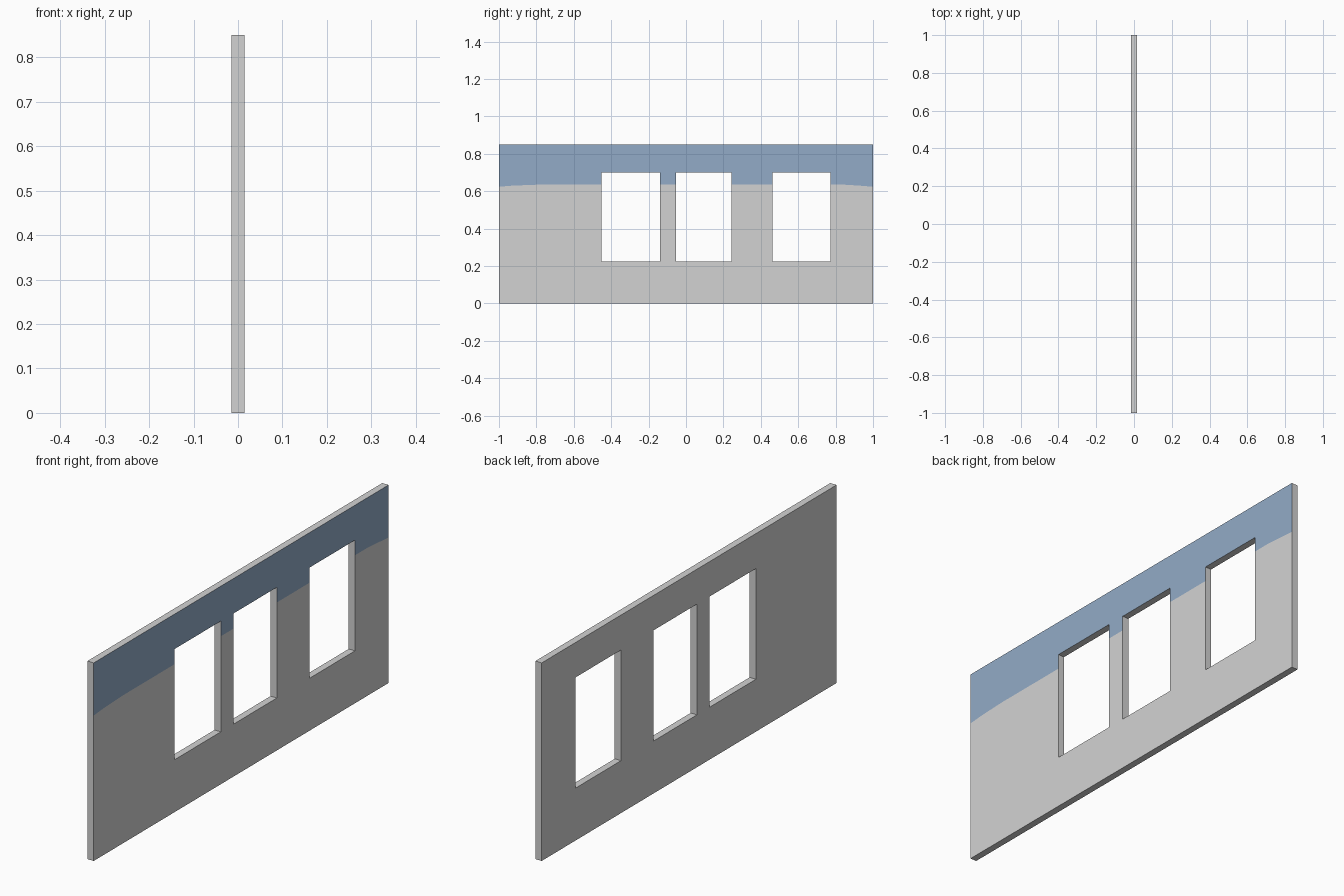
import bpy, bmesh

if "Cube" in bpy.data.objects:
    bpy.data.objects.remove(bpy.data.objects["Cube"])

HALF_T = 0.015
windows = [(-0.453, -0.138), (-0.053, 0.242), (0.462, 0.772)]
SILL, LINTEL, TOP = 0.225, 0.70, 0.85
ys = sorted([-1, -0.93, -0.8, 0.85, 0.93, 1] + [y for w in windows for y in w])


def paint_line(y):
    """Lower edge of the blue band, dipping slightly at both ends."""
    return {-1: 0.624, -0.93: 0.63, 0.93: 0.63, 1: 0.624}.get(y, 0.635)


def material(name, rgb):
    m = bpy.data.materials.new(name)
    m.diffuse_color = (*rgb, 1)
    m.use_nodes = True
    m.node_tree.nodes["Principled BSDF"].inputs["Base Color"].default_value = m.diffuse_color
    return m


# Outer sheet: grid of cells with window openings left out
bm = bmesh.new()
grid = [[bm.verts.new((HALF_T, y, z)) for z in (0, SILL, paint_line(y), LINTEL, TOP)]
        for y in ys]
for i in range(len(ys) - 1):
    mid = (ys[i] + ys[i + 1]) / 2
    in_window = any(a < mid < b for a, b in windows)
    for j in range(4):
        if in_window and j in (1, 2):
            continue
        f = bm.faces.new((grid[i][j], grid[i + 1][j], grid[i + 1][j + 1], grid[i][j + 1]))
        f.material_index = 1 if j >= 2 else 0
# Drop corner points floating inside the openings
bmesh.ops.delete(bm, geom=[v for v in bm.verts if not v.link_faces], context='VERTS')

# Thickness: only the outer face keeps the blue band
result = bmesh.ops.extrude_face_region(bm, geom=bm.faces[:], use_keep_orig=True)
for v in result['geom']:
    if isinstance(v, bmesh.types.BMVert):
        v.co.x = -HALF_T
bmesh.ops.recalc_face_normals(bm, faces=bm.faces[:])
for f in bm.faces:
    if f.normal.x < 0.9:
        f.material_index = 0

mesh = bpy.data.meshes.new("window_wall")
bm.to_mesh(mesh)
bm.free()
mesh.materials.append(material("light grey plaster", (0.65, 0.65, 0.65)))
mesh.materials.append(material("dusty blue paint", (0.29, 0.41, 0.57)))
bpy.context.collection.objects.link(bpy.data.objects.new("window_wall", mesh))
